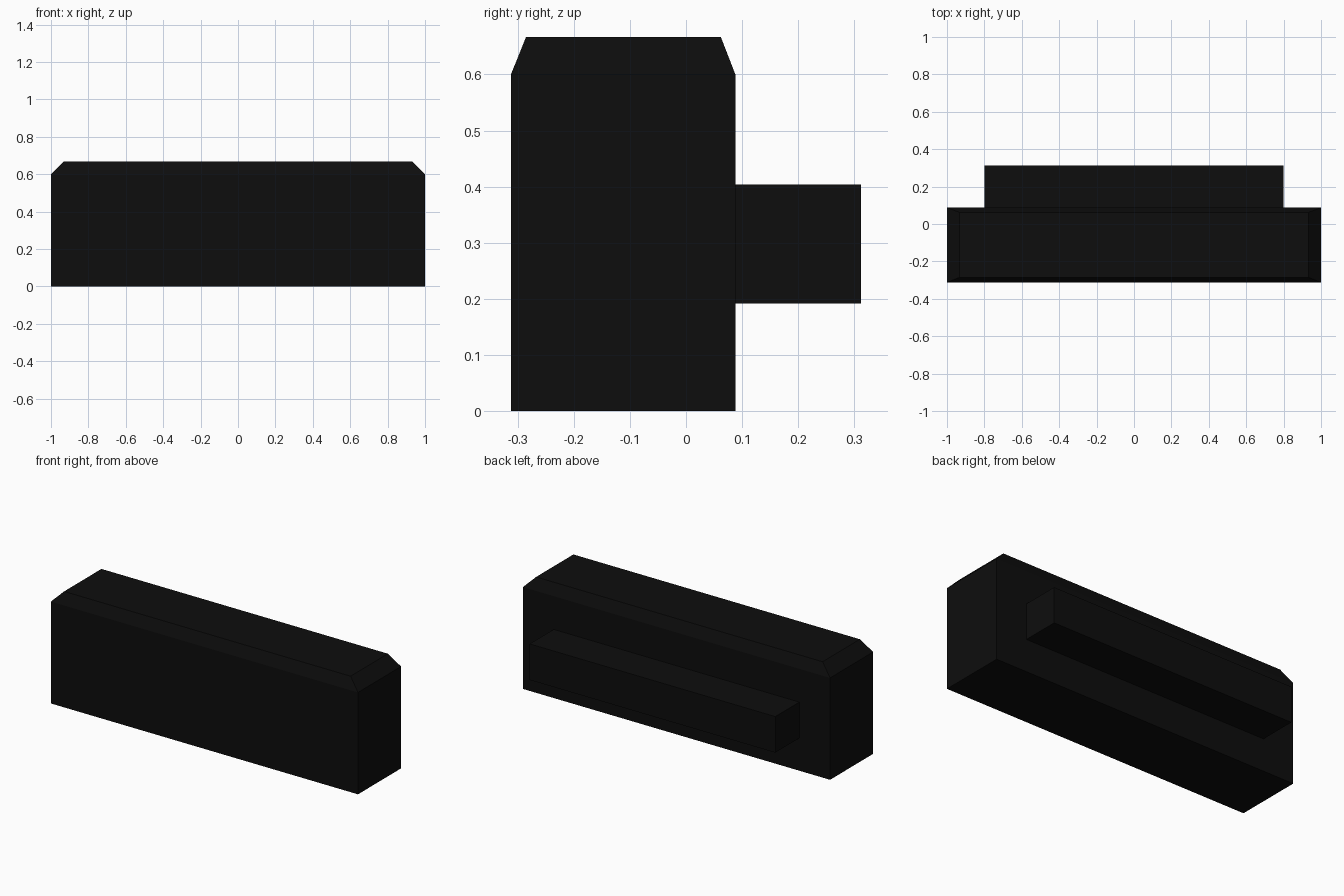
import bpy
import bmesh

cube = bpy.data.objects.get("Cube")
if cube:
    bpy.data.objects.remove(cube, do_unlink=True)

# Single near-black colour
black = bpy.data.materials.new("matte_black")
black.use_nodes = True
colour = (0.004, 0.004, 0.004, 1.0)
black.diffuse_color = colour
black.node_tree.nodes["Principled BSDF"].inputs["Base Color"].default_value = colour


def rectangle(bm, x, y_front, y_back, z):
    """Add a ring of four corners at height z, symmetric in x."""
    corners = [(-x, y_front), (x, y_front), (x, y_back), (-x, y_back)]
    return [bm.verts.new((cx, cy, z)) for cx, cy in corners]


def stacked_block(name, levels):
    """Build a closed block by joining rectangles from bottom to top."""
    bm = bmesh.new()
    rings = [rectangle(bm, *level) for level in levels]
    bm.faces.new(rings[0][::-1])
    bm.faces.new(rings[-1])
    for low, high in zip(rings, rings[1:]):
        for i in range(4):
            j = (i + 1) % 4
            bm.faces.new((low[i], low[j], high[j], high[i]))
    mesh = bpy.data.meshes.new(name)
    bm.to_mesh(mesh)
    bm.free()
    mesh.materials.append(black)
    obj = bpy.data.objects.new(name, mesh)
    bpy.context.collection.objects.link(obj)
    return obj


# Main bar with a tapered top: half width, front, back, height
stacked_block("main_bar", [
    (1.0, -0.312, 0.088, 0.0),
    (1.0, -0.312, 0.088, 0.6),
    (0.933, -0.285, 0.062, 0.667),
])

# Mounting rail on the back
stacked_block("rear_rail", [
    (0.8, 0.085, 0.312, 0.192),
    (0.8, 0.085, 0.312, 0.404),
])
